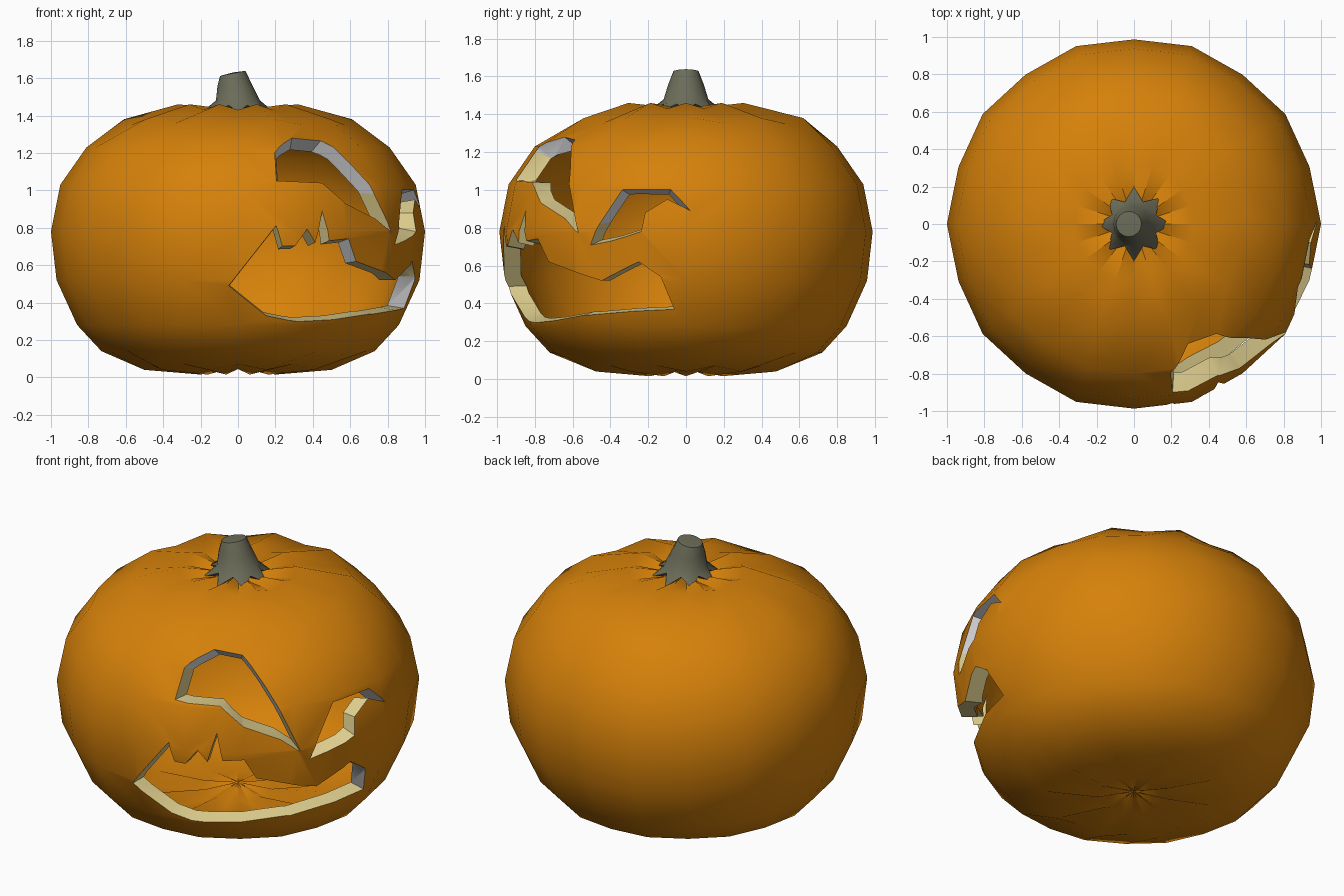
import bpy, bmesh, math
from mathutils import Vector

if "Cube" in bpy.data.objects:
    bpy.data.objects.remove(bpy.data.objects["Cube"])


def material(name, rgb):
    m = bpy.data.materials.new(name)
    m.use_nodes = True
    m.diffuse_color = (*rgb, 1)
    m.node_tree.nodes["Principled BSDF"].inputs["Base Color"].default_value = (*rgb, 1)
    return m


orange = material("orange skin", (0.67, 0.22, 0.003))
cream = material("cream flesh", (0.76, 0.64, 0.28))
white = material("pale flesh", (0.74, 0.74, 0.76))
olive = material("olive stem", (0.15, 0.15, 0.10))


def make_object(name, bm, mats):
    bmesh.ops.recalc_face_normals(bm, faces=bm.faces)
    mesh = bpy.data.meshes.new(name)
    bm.to_mesh(mesh)
    bm.free()
    for m in mats:
        mesh.materials.append(m)
    ob = bpy.data.objects.new(name, mesh)
    bpy.context.collection.objects.link(ob)
    return ob


def smooth(ob, degrees):
    bpy.ops.object.select_all(action='DESELECT')
    bpy.context.view_layer.objects.active = ob
    ob.select_set(True)
    bpy.ops.object.shade_smooth_by_angle(angle=math.radians(degrees))


def skin_rings(bm, rings):
    """Join closed rings of points with quads; return the vertex loops."""
    loops = [[bm.verts.new(p) for p in ring] for ring in rings]
    n = len(loops[0])
    for a, b in zip(loops, loops[1:]):
        for i in range(n):
            j = (i + 1) % n
            bm.faces.new((a[i], a[j], b[j], b[i]))
    return loops


def loft(rings, start, end):
    """Skin rings and close both ends with a pole."""
    bm = bmesh.new()
    loops = skin_rings(bm, rings)
    n = len(loops[0])
    for loop, pole in ((loops[0], start), (loops[-1], end)):
        tip = bm.verts.new(pole)
        for i in range(n):
            bm.faces.new((loop[i], loop[(i + 1) % n], tip))
    return bm


# Pumpkin body: lathe profile (radius, height) with shallow ribs
PROFILE = [(.20, .015), (.50, .04), (.73, .14), (.86, .28), (.97, .52), (1.0, .78),
           (.95, 1.03), (.81, 1.23), (.61, 1.38), (.32, 1.46), (.13, 1.44)]
SIDES = 20


def body_ring(r, z):
    ring = []
    for i in range(SIDES):
        a = 2 * math.pi * i / SIDES
        valley = i % 2
        rr = r * (1 - .013 * valley)
        dip = .03 * valley * (1 if z > 1.3 else -1 if z < .1 else 0)
        back = .04 if 1.3 < z < 1.4 else 0
        ring.append((rr * math.cos(a), rr * math.sin(a) + back, z - dip))
    return ring


body = make_object("pumpkin_body", loft([body_ring(r, z) for r, z in PROFILE],
                                        (0, 0, .06), (0, 0, 1.42)), [orange, cream, white])
shell = body.modifiers.new("shell", 'SOLIDIFY')
shell.thickness = .09
shell.offset = -1

# Carved openings as (degrees round from the front, height)
MOUTH = [(-3, .49), (12, .81), (14, .70), (18, .70), (22, .79), (25, .72), (28, .89),
         (30, .73), (37, .74), (41, .62), (52, .57), (62, .52), (75, .62), (82, .54),
         (86, .37), (72, .36), (52, .34), (36, .31), (22, .30), (10, .33)]
LEFT_EYE = [(13, 1.05), (14, 1.2), (24, 1.29), (37, 1.27), (45, 1.13), (50, .98),
            (55, .78), (49, .85), (37, .93), (29, 1.04)]
RIGHT_EYE = [(59, .71), (62, .82), (69, 1.0), (85, 1.0), (91, .89), (84, .95),
             (77, .88), (76, .78), (66, .73)]


def skin_radius(z):
    for (r0, z0), (r1, z1) in zip(PROFILE, PROFILE[1:]):
        if z0 <= z <= z1:
            return r0 + (r1 - r0) * (z - z0) / (z1 - z0)


def cutter(name, outline, facing_deg, apex_radius, apex_z):
    """Flat-ended cone from an inner apex through the outline on the skin."""
    turn = math.radians(facing_deg)
    facing = Vector((math.sin(turn), -math.cos(turn), 0))
    apex = facing * apex_radius + Vector((0, 0, apex_z))
    rays = []
    for deg, z in outline:
        a, r = math.radians(deg), skin_radius(z) * .98
        ray = Vector((r * math.sin(a), -r * math.cos(a), z)) - apex
        rays.append(ray / ray.dot(facing))
    bm = bmesh.new()
    near, far = (1 - apex_radius) * .3, 1.25 - apex_radius
    for loop in skin_rings(bm, [[apex + ray * k for ray in rays] for k in (near, far)]):
        bm.faces.new(loop)
    for f in bm.faces:
        f.material_index = 1
    ob = make_object(name, bm, [orange, cream, white])
    ob.hide_render = True
    return ob


cutters = [cutter("mouth_cutter", MOUTH, 42, 0, .52),
           cutter("left_eye_cutter", LEFT_EYE, 35, .42, 1.03),
           cutter("right_eye_cutter", RIGHT_EYE, 74, .5, .87)]
for c in cutters:
    mod = body.modifiers.new(c.name, 'BOOLEAN')
    mod.operation = 'DIFFERENCE'
    mod.solver = 'EXACT'
    mod.object = c

# Bake the carving, then drop the cutters
graph = bpy.context.evaluated_depsgraph_get()
carved = bpy.data.meshes.new_from_object(body.evaluated_get(graph))
body.modifiers.clear()
body.data = carved
for c in cutters:
    bpy.data.objects.remove(c)

# Brow undersides and mouth corners are paler than the other cut edges
ACROSS = Vector((1, 1, 0)).normalized()
for p in carved.polygons:
    brow = p.center.z > .88 and p.normal.z < -.3
    corner = p.center.z < .68 and abs(p.normal.dot(ACROSS)) > .55
    if p.material_index == 1 and (brow or corner):
        p.material_index = 2
smooth(body, 38)

# Stem: star-shaped foot tapering to a slanted, leaning top
STEM = [(.15, 1.435, 0), (.118, 1.48, 0), (.095, 1.555, -.015), (.068, 1.625, -.028)]
stem_rings = []
for k, (r, z, lean) in enumerate(STEM):
    ring = []
    for i in range(16):
        a = 2 * math.pi * i / 16
        star = (1.32, .85)[i % 2] if k == 0 else 1
        drop = (-.02, .02)[i % 2] if k == 0 else 0
        x = r * star * math.cos(a)
        tilt = .2 * x if k == 3 else 0
        ring.append((x + lean, r * star * math.sin(a), z + drop + tilt))
    stem_rings.append(ring)
stem = make_object("stem", loft(stem_rings, (0, 0, 1.41), (-.028, 0, 1.63)), [olive])
smooth(stem, 45)
